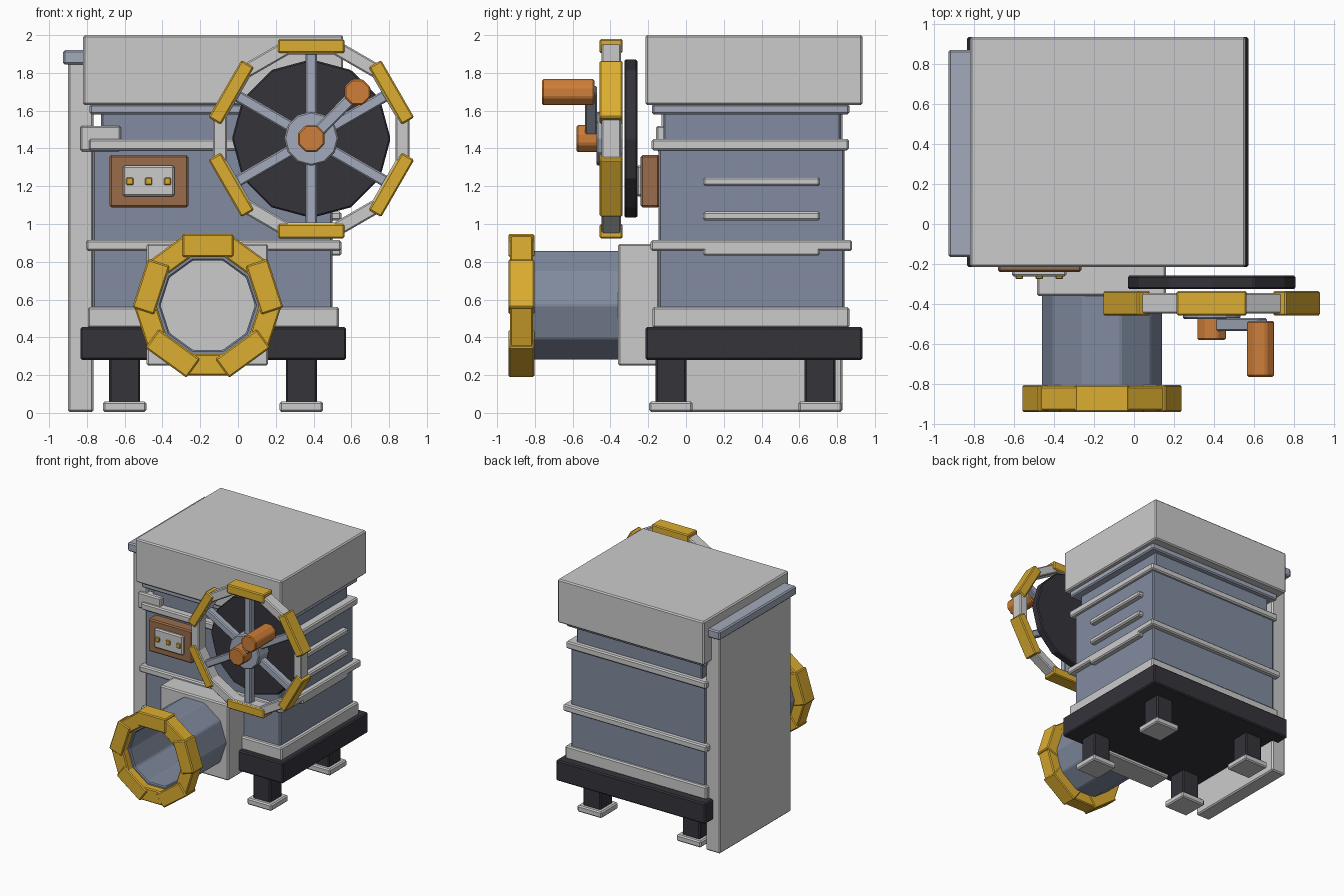
import bpy, bmesh
from math import cos, sin, pi, radians, hypot, atan2, degrees

if "Cube" in bpy.data.objects:
    bpy.data.objects.remove(bpy.data.objects["Cube"])


def material(name, rgb):
    m = bpy.data.materials.new(name)
    m.diffuse_color = (*rgb, 1)
    m.use_nodes = True
    m.node_tree.nodes["Principled BSDF"].inputs["Base Color"].default_value = m.diffuse_color
    return m


BLUE = material("blue_steel", (0.22, 0.26, 0.35))
PALE = material("pale_steel", (0.36, 0.40, 0.49))
DARK = material("dark_iron", (0.035, 0.033, 0.042))
GOLD = material("brass", (0.72, 0.42, 0.03))
COPPER = material("copper", (0.62, 0.21, 0.04))
BROWN = material("bronze", (0.32, 0.15, 0.07))


def finish(name, bm, mat, bevel):
    bmesh.ops.recalc_face_normals(bm, faces=bm.faces)
    me = bpy.data.meshes.new(name)
    bm.to_mesh(me)
    bm.free()
    ob = bpy.data.objects.new(name, me)
    bpy.context.collection.objects.link(ob)
    if mat:
        me.materials.append(mat)
    if bevel:
        mod = ob.modifiers.new("bevel", 'BEVEL')
        mod.width, mod.segments = bevel, 1
    return ob


def box(name, x, y, z, mat=None, bevel=0.01):
    """Box from (min, max) ranges."""
    bm = bmesh.new()
    bmesh.ops.create_cube(bm, size=1)
    for v in bm.verts:
        for i, (lo, hi) in enumerate((x, y, z)):
            v.co[i] = lo if v.co[i] < 0 else hi
    return finish(name, bm, mat, bevel)


def ring(name, c, r_out, r_in, y, n, phase=0, mat=None, bevel=0.008):
    """Polygonal ring along y; r_in = 0 gives a solid prism."""
    bm = bmesh.new()

    def loop(r, yy):
        return [bm.verts.new((c[0] + r * cos(phase + 2 * pi * i / n), yy,
                              c[1] + r * sin(phase + 2 * pi * i / n))) for i in range(n)]
    loops = [loop(r_out, y[0]), loop(r_out, y[1])]
    if r_in:
        loops += [loop(r_in, y[1]), loop(r_in, y[0])]
        pairs = [(0, 1), (1, 2), (2, 3), (3, 0)]
    else:
        bm.faces.new(loops[0])
        bm.faces.new(loops[1])
        pairs = [(0, 1)]
    for a, b in pairs:
        for i in range(n):
            j = (i + 1) % n
            bm.faces.new((loops[a][i], loops[a][j], loops[b][j], loops[b][i]))
    return finish(name, bm, mat, bevel)


def radial(name, c, r, width, y, angle, mat=None, bevel=0.008):
    """Block reaching from r[0] to r[1] at an angle around a y axis."""
    ob = box(name, r, y, (-width / 2, width / 2), mat, bevel)
    ob.location = (c[0], 0, c[1])
    ob.rotation_euler = (0, -radians(angle), 0)
    return ob


# Cabinet
box("hood", (-0.82, 0.557), (-0.215, 0.935), (1.63, 2.0))
box("collar", (-0.785, 0.525), (-0.18, 0.865), (1.58, 1.635), PALE)
box("neck", (-0.725, 0.46), (-0.12, 0.82), (1.42, 1.60), BLUE)
box("body", (-0.77, 0.50), (-0.145, 0.838), (0.45, 1.42), BLUE)
box("upper_band", (-0.79, 0.53), (-0.182, 0.863), (1.39, 1.45))
box("middle_band", (-0.805, 0.547), (-0.187, 0.88), (0.858, 0.915))
box("bottom_band", (-0.795, 0.535), (-0.178, 0.865), (0.45, 0.56))
box("base_tray", (-0.835, 0.573), (-0.215, 0.935), (0.28, 0.455), DARK)
for i, z in enumerate((0.855, 1.042, 1.225)):
    box(f"side_vent_{i + 1}", (0.48, 0.547), (0.09, 0.71), (z - 0.023, z + 0.023))

# Legs and feet
for sx, x in (("left", -0.60), ("right", 0.335)):
    for sy, y in (("front", -0.08), ("back", 0.71)):
        box(f"{sy}_{sx}_leg", (x - 0.082, x + 0.082), (y - 0.082, y + 0.082), (0.04, 0.30), DARK)
        box(f"{sy}_{sx}_foot", (x - 0.115, x + 0.115), (y - 0.115, y + 0.115), (0.005, 0.06))

# Side slab with cap and bracket
box("side_slab", (-0.90, -0.765), (-0.13, 0.828), (0.005, 1.86))
box("slab_cap", (-0.927, -0.79), (-0.165, 0.87), (1.845, 1.92), PALE)
box("slab_bracket", (-0.835, -0.62), (-0.158, -0.08), (1.385, 1.52))

# Control panel
box("panel_frame", (-0.68, -0.263), (-0.24, -0.14), (1.088, 1.365), BROWN)
box("panel_plate", (-0.61, -0.337), (-0.262, -0.22), (1.145, 1.31))
for i in range(3):
    x = -0.573 + i * 0.1
    box(f"panel_button_{i + 1}", (x - 0.019, x + 0.019), (-0.275, -0.25), (1.206, 1.245), GOLD, 0.005)

# Chute with brass mouth
CH = (-0.16, 0.57)
box("chute_flange", (-0.485, 0.16), (-0.36, -0.14), (0.25, 0.895))
ring("chute_tube", CH, 0.302, 0.25, (-0.87, -0.34), 10, 0, BLUE)
ring("chute_mouth", CH, 0.392, 0.272, (-0.932, -0.81), 10, 0, GOLD)
for i in range(5):
    radial(f"mouth_block_{i + 1}", CH, (0.255, 0.377), 0.27, (-0.94, -0.803), 90 + 72 * i, GOLD)

# Flywheel
WH = (0.388, 1.452)
ring("wheel_disc", WH, 0.42, 0, (-0.325, -0.258), 12, 0, DARK)
k = 1 / cos(pi / 12)
ring("wheel_rim", WH, 0.52 * k, 0.445 * k, (-0.447, -0.345), 12, pi / 12)
for i in range(6):
    a = 90 + 60 * i
    radial(f"rim_block_{i + 1}", WH, (0.452, 0.528), 0.35, (-0.457, -0.335), a, GOLD)
    radial(f"wheel_spoke_{i + 1}", WH, (0.08, 0.47), 0.06, (-0.43, -0.37), a, PALE)
ring("wheel_hub", WH, 0.144, 0, (-0.475, -0.335), 12, 0, PALE)
ring("axle_cap", WH, 0.077, 0, (-0.58, -0.45), 8, pi / 8, COPPER)

# Crank arm and handle
HD = (0.632, 1.698)
dx, dz = HD[0] - WH[0], HD[1] - WH[1]
radial("crank_arm", WH, (0.0, hypot(dx, dz) + 0.02), 0.065, (-0.535, -0.47),
       degrees(atan2(dz, dx)), PALE)
ring("crank_handle", HD, 0.074, 0, (-0.763, -0.485), 8, pi / 8, COPPER)
